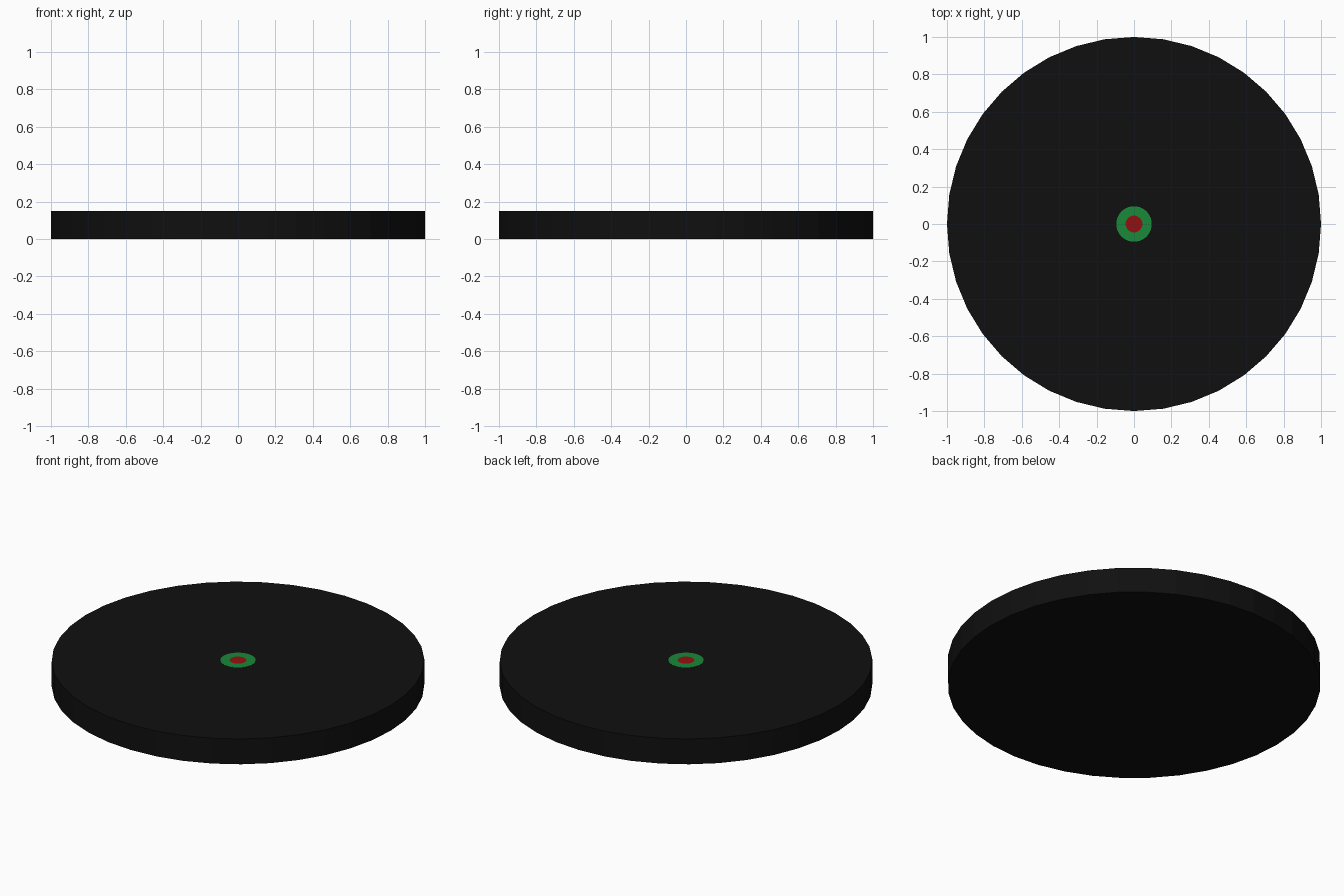
import bpy, bmesh
from math import cos, sin, tau

if "Cube" in bpy.data.objects:
    bpy.data.objects.remove(bpy.data.objects["Cube"])

SIDES = 40
HEIGHT = 0.15


def material(name, color):
    mat = bpy.data.materials.new(name)
    mat.diffuse_color = (*color, 1)
    mat.use_nodes = True
    mat.node_tree.nodes["Principled BSDF"].inputs["Base Color"].default_value = mat.diffuse_color
    return mat


def finish(name, bm, mat):
    bmesh.ops.recalc_face_normals(bm, faces=bm.faces)
    mesh = bpy.data.meshes.new(name)
    bm.to_mesh(mesh)
    bm.free()
    mesh.materials.append(mat)
    obj = bpy.data.objects.new(name, mesh)
    bpy.context.collection.objects.link(obj)
    return obj


def circle(bm, radius, z):
    return [bm.verts.new((radius * cos(tau * i / SIDES), radius * sin(tau * i / SIDES), z))
            for i in range(SIDES)]


def disc(name, radius, bottom, top, mat):
    bm = bmesh.new()
    low, high = circle(bm, radius, bottom), circle(bm, radius, top)
    bm.faces.new(low[::-1])
    bm.faces.new(high)
    for i in range(SIDES):
        j = (i + 1) % SIDES
        bm.faces.new((low[i], low[j], high[j], high[i]))
    return finish(name, bm, mat)


def ring(name, inner, outer, bottom, top, mat):
    bm = bmesh.new()
    loops = [circle(bm, r, z) for r, z in
             ((inner, bottom), (outer, bottom), (outer, top), (inner, top))]
    for a, b in zip(loops, loops[1:] + loops[:1]):
        for i in range(SIDES):
            j = (i + 1) % SIDES
            bm.faces.new((a[i], a[j], b[j], b[i]))
    return finish(name, bm, mat)


black = material("black", (0.005, 0.005, 0.005))
green = material("green", (0.01, 0.25, 0.04))
red = material("red", (0.3, 0.005, 0.005))

# Board body
disc("board", 1.0, 0.0, HEIGHT, black)

# Bullseye, practically flush with the board face
ring("outer_bull", 0.045, 0.095, HEIGHT - 0.005, HEIGHT + 0.001, green)
disc("inner_bull", 0.045, HEIGHT - 0.005, HEIGHT + 0.001, red)
